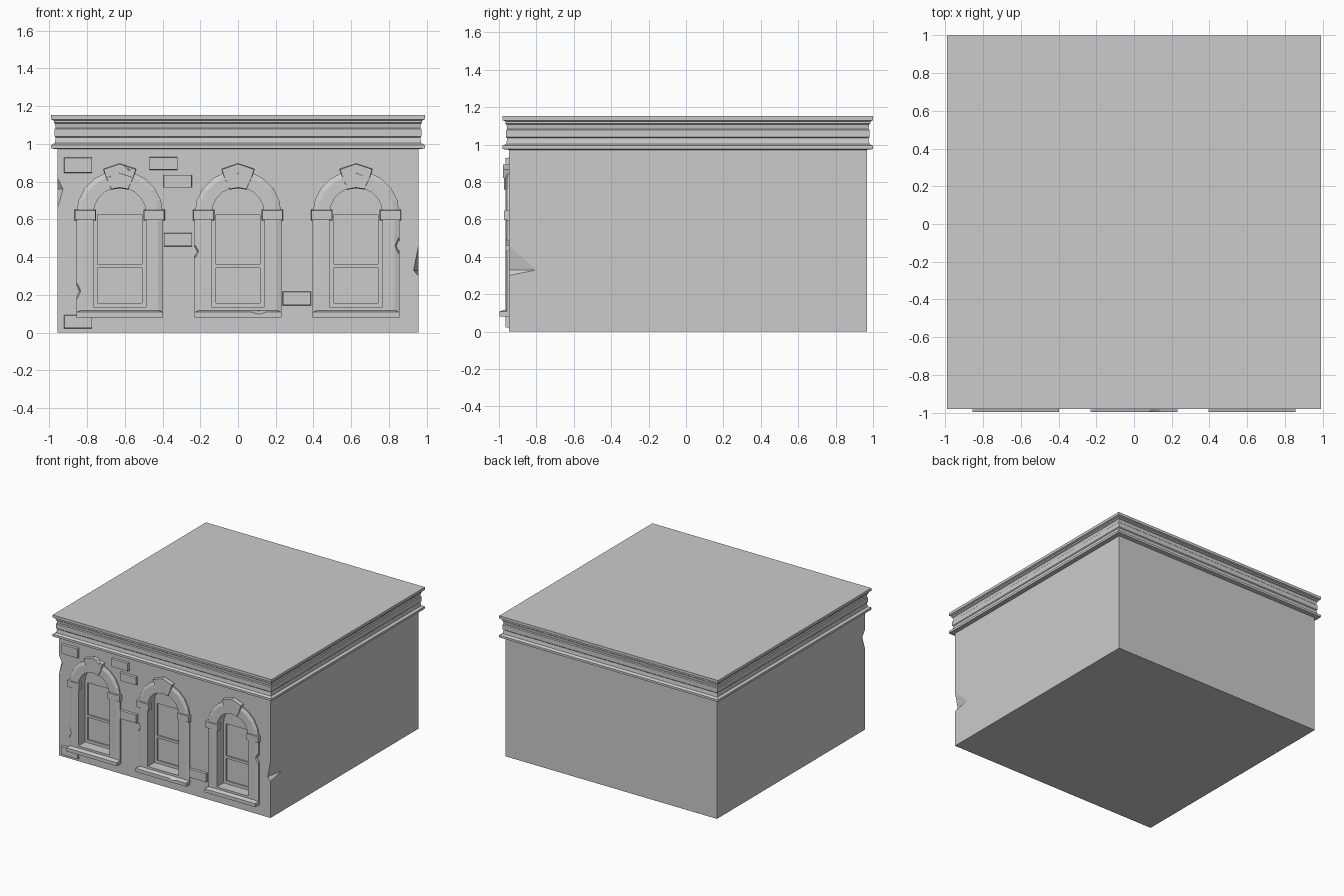
import bpy, bmesh, math

if "Cube" in bpy.data.objects:
    bpy.data.objects.remove(bpy.data.objects["Cube"])

CY, HB = 0.01, 0.957          # building centre in y, wall half width
WALL = CY - HB                # front wall plane


def make(name, build):
    bm = bmesh.new()
    build(bm)
    bmesh.ops.recalc_face_normals(bm, faces=bm.faces)
    me = bpy.data.meshes.new(name)
    bm.to_mesh(me)
    bm.free()
    ob = bpy.data.objects.new(name, me)
    bpy.context.collection.objects.link(ob)
    return ob


def loft(name, rings, closed=False):
    """Bridge equal-length rings; cap the ends, or join last to first."""
    def build(bm):
        vs = [[bm.verts.new(p) for p in r] for r in rings]
        pairs = list(zip(vs, vs[1:])) + ([(vs[-1], vs[0])] if closed else [])
        for a, b in pairs:
            for i in range(len(a)):
                j = (i + 1) % len(a)
                bm.faces.new((a[i], a[j], b[j], b[i]))
        if not closed:
            bm.faces.new(vs[0])
            bm.faces.new(vs[-1])
    return make(name, build)


def prism(name, pts, y0, y1, inset=0.0):
    """Extrude an xz outline from back y0 to front y1, front slightly shrunk."""
    cx = sum(p[0] for p in pts) / len(pts)
    cz = sum(p[1] for p in pts) / len(pts)
    sgn = lambda v: (v > 1e-6) - (v < -1e-6)
    front = [(x - inset * sgn(x - cx), y1, z - inset * sgn(z - cz)) for x, z in pts]
    return loft(name, [[(x, y0, z) for x, z in pts], front])


def box(name, x0, x1, z0, z1, y0, y1, inset=0.0):
    return prism(name, [(x0, z0), (x1, z0), (x1, z1), (x0, z1)], y0, y1, inset)


def chip(c, rx, ry, up, down):
    """Pointed cutter for broken edges."""
    x, y, z = c
    r = [(x - rx, y), (x, y - ry), (x + rx, y), (x, y + ry)]

    def build(bm):
        ring = [bm.verts.new((a, b, z)) for a, b in r]
        for tip in ((x, y, z + up), (x, y, z - down)):
            t = bm.verts.new(tip)
            for i in range(4):
                bm.faces.new((ring[i], ring[(i + 1) % 4], t))
    return make("cutter", build)


def cut(ob, cutters):
    for c in cutters:
        m = ob.modifiers.new("cut", 'BOOLEAN')
        m.operation, m.solver, m.object = 'DIFFERENCE', 'EXACT', c
    dg = bpy.context.evaluated_depsgraph_get()
    me = bpy.data.meshes.new_from_object(ob.evaluated_get(dg))
    ob.modifiers.clear()
    ob.data = me
    for c in cutters:
        bpy.data.objects.remove(c)


def arch(cx, r, z0, spring=0.63, n=10):
    pts = [(cx - r, z0), (cx + r, z0)]
    return pts + [(cx + r * math.cos(math.pi * i / n),
                   spring + r * math.sin(math.pi * i / n)) for i in range(n + 1)]


def square(h, z):
    return [(-h, CY - h, z), (h, CY - h, z), (h, CY + h, z), (-h, CY + h, z)]


CENTRES = (-0.627, 0.0, 0.626)

# walls with window niches and two broken corners
walls = loft("walls", [square(HB, 0), square(HB, 0.985)])
cut(walls, [prism("cutter", arch(c, 0.146, 0.125), -0.86, -1.05) for c in CENTRES]
    + [chip((-HB, WALL, 0.76), 0.03, 0.04, 0.06, 0.10),
       chip((HB, WALL, 0.33), 0.026, 0.147, 0.13, 0.03)])

# moulded cornice and flat roof
profile = [(0.957, 0.972), (0.99, 0.976), (0.99, 0.994), (0.971, 1.004),
           (0.966, 1.034), (0.972, 1.04), (0.972, 1.078), (0.966, 1.084),
           (0.970, 1.108), (0.976, 1.113), (0.976, 1.124), (0.99, 1.13), (0.99, 1.152)]
loft("cornice_roof", [square(h, z) for h, z in profile])

# chips on each window surround: x offset, z, half width, half height
DAMAGE = [[(-0.228, 0.22, 0.022, 0.05)],
          [(-0.228, 0.43, 0.02, 0.04), (0.19, 0.79, 0.02, 0.04)],
          [(0.226, 0.46, 0.02, 0.05)]]

for k, cx in enumerate(CENTRES):
    # arched surround with bevelled outer edge and deep reveal
    section = [(0.23, -0.94, 0.085), (0.23, -0.956, 0.085), (0.203, -0.966, 0.11),
               (0.14, -0.966, 0.135), (0.14, -0.862, 0.135), (0.146, -0.862, 0.125),
               (0.146, -0.94, 0.125)]
    frame = loft("window_surround",
                 [[(x, y, z) for x, z in arch(cx, r, z0)] for r, y, z0 in section], True)
    cut(frame, [chip((cx + dx, -0.962, z), w, 0.04, h, h) for dx, z, w, h in DAMAGE[k]])

    # sill, chipped below the middle window
    sill = loft("sill", [
        [(cx - .23, -.93, .08), (cx + .23, -.93, .08), (cx + .23, -.997, .08), (cx - .23, -.997, .08)],
        [(cx - .23, -.93, .108), (cx + .23, -.93, .108), (cx + .23, -.997, .108), (cx - .23, -.997, .108)],
        [(cx - .205, -.93, .118), (cx + .205, -.93, .118), (cx + .205, -.966, .118), (cx - .205, -.966, .118)]])
    if k == 1:
        cut(sill, [chip((0.11, -1.0, 0.115), 0.07, 0.03, 0.02, 0.02)])

    # sash: fanlight panel, stiles, rails and two panes
    prism("fanlight_panel", arch(cx, 0.14, 0.625), -0.855, -0.88)
    for s in (-1, 1):
        a, b = sorted((cx + s * 0.117, cx + s * 0.141))
        box("sash_stile", a, b, 0.13, 0.63, -0.855, -0.88)
    box("meeting_rail", cx - 0.118, cx + 0.118, 0.342, 0.362, -0.855, -0.88)
    box("bottom_rail", cx - 0.118, cx + 0.118, 0.13, 0.158, -0.855, -0.88)
    box("panes", cx - 0.118, cx + 0.118, 0.14, 0.63, -0.855, -0.867)

    # capitals at the spring line
    for s in (-1, 1):
        a, b = sorted((cx + s * 0.125, cx + s * 0.24))
        box("capital", a, b, 0.594, 0.652, -0.94, -0.974, 0.004)

    # keystone: tapered block under a peaked cap
    def mirrored(*pts):
        return [(cx + x, z) for x, z in pts] + [(cx - x, z) for x, z in pts[::-1] if x]
    block = prism("keystone_block",
                  mirrored((0, 0.765), (0.047, 0.757), (0.075, 0.825), (0, 0.85)),
                  -0.94, -0.972, 0.004)
    cap = prism("keystone_cap",
                mirrored((0, 0.842), (0.074, 0.818), (0.088, 0.868), (0, 0.897)),
                -0.94, -0.978, 0.003)
    if k == 0:
        cut(cap, [chip((cx + 0.05, -0.98, 0.885), 0.03, 0.03, 0.03, 0.03)])

# exposed bricks: left x, bottom z, height
for x, z, h in [(-0.925, 0.845, 0.085), (-0.472, 0.86, 0.072), (-0.397, 0.766, 0.072),
                (-0.395, 0.455, 0.075), (0.235, 0.142, 0.078), (-0.925, 0.02, 0.075)]:
    box("brick", x, x + 0.154, z, z + h, -0.93, -0.966, 0.004)
